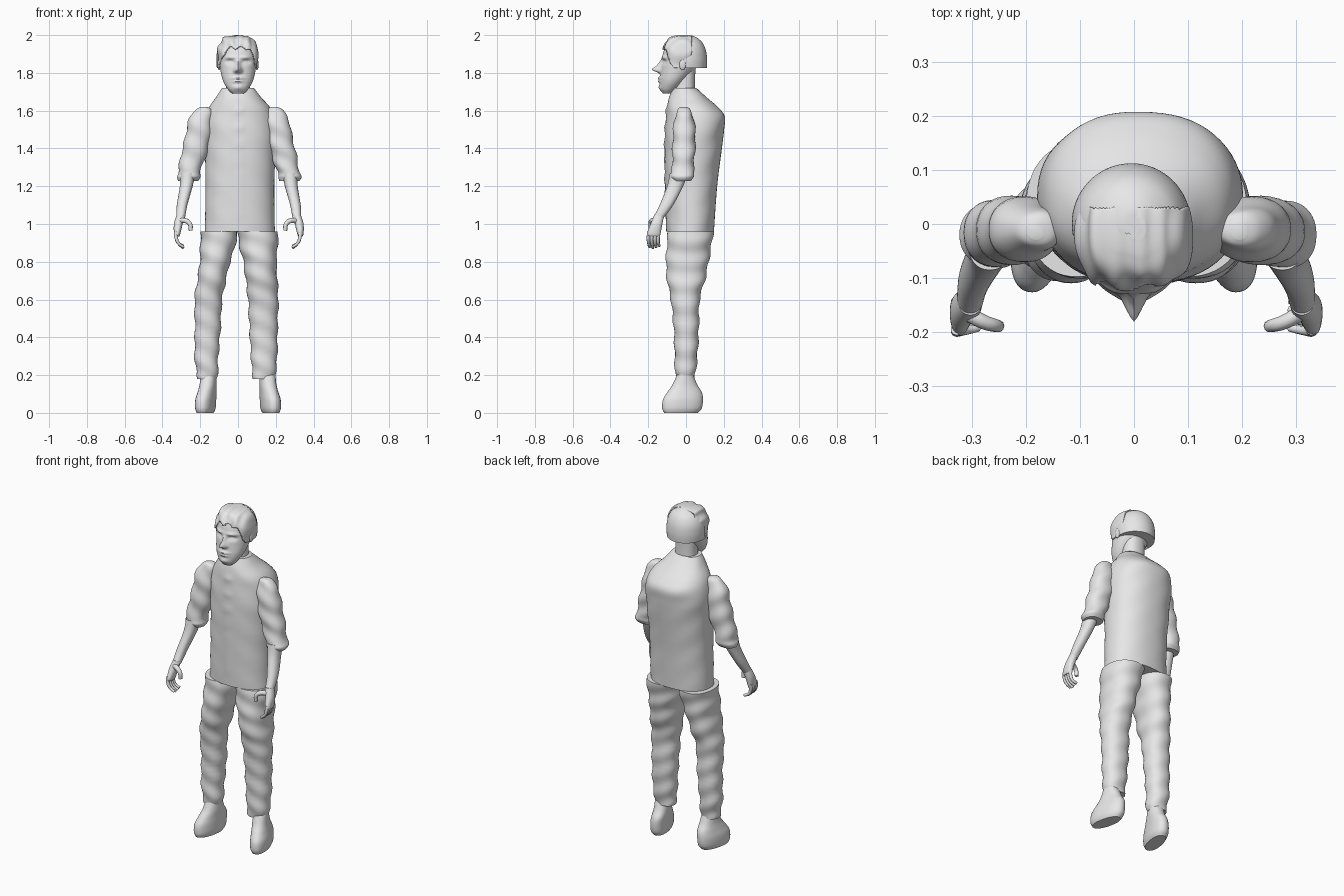
import bpy, bmesh, math
from mathutils import Vector

cube = bpy.data.objects.get("Cube")
if cube:
    bpy.data.objects.remove(cube)

grey = bpy.data.materials.new("plain_grey")
grey.use_nodes = True
grey.diffuse_color = (0.8, 0.8, 0.8, 1)
grey.node_tree.nodes["Principled BSDF"].inputs["Base Color"].default_value = (0.8, 0.8, 0.8, 1)


def finish(obj, angle=45):
    """Give the part its material and smooth shading."""
    obj.data.materials.clear()
    obj.data.materials.append(grey)
    bpy.ops.object.select_all(action="DESELECT")
    obj.select_set(True)
    bpy.context.view_layer.objects.active = obj
    bpy.ops.object.shade_smooth_by_angle(angle=math.radians(angle))
    return obj


def spline(rings, steps):
    """Pass a smooth curve through all ring measurements."""
    out = []
    last = len(rings) - 1
    for i in range(last):
        a, b, c, d = (rings[max(0, min(last, i + k))] for k in (-1, 0, 1, 2))
        for j in range(steps):
            t = j / steps
            out.append([
                q + 0.5 * t * (r - p + t * (2*p - 5*q + 4*r - s + t * (3*(q - r) + s - p)))
                for p, q, r, s in zip(a, b, c, d)])
    out.append(list(rings[-1]))
    return out


def loft(name, rings, sides=48, steps=6, round_=0.9, yaw=0, sculpt=None, drop=None):
    """Skin rounded rings given as (z, centre x, half width, front y, back y)."""
    bm = bmesh.new()
    rows = []
    for z, cx, rx, y0, y1 in spline(rings, steps):
        row = []
        for k in range(sides):
            a = math.tau * k / sides
            c, s = math.cos(a), math.sin(a)
            x = rx * math.copysign(abs(c) ** round_, c)
            y = (y0 + y1) / 2 + (y1 - y0) / 2 * math.copysign(abs(s) ** round_, s)
            p = Vector((cx + x * math.cos(yaw) - y * math.sin(yaw),
                        x * math.sin(yaw) + y * math.cos(yaw), z))
            if sculpt:
                p = sculpt(p, c, s)
            row.append(bm.verts.new(p))
        rows.append(row)
    for lo, hi in zip(rows, rows[1:]):
        for k in range(sides):
            m = (k + 1) % sides
            bm.faces.new((lo[k], lo[m], hi[m], hi[k]))
    bm.faces.new(rows[0][::-1])
    bm.faces.new(rows[-1])
    if drop:
        gone = [f for f in bm.faces if drop(f.calc_center_median())]
        bmesh.ops.delete(bm, geom=gone, context="FACES")
    bmesh.ops.recalc_face_normals(bm, faces=bm.faces)
    mesh = bpy.data.meshes.new(name)
    bm.to_mesh(mesh)
    bm.free()
    obj = bpy.data.objects.new(name, mesh)
    bpy.context.collection.objects.link(obj)
    return finish(obj)


def tube(name, points, radius):
    """Tapered finger along a bent path."""
    cu = bpy.data.curves.new(name, "CURVE")
    cu.dimensions = "3D"
    cu.bevel_depth = radius
    cu.bevel_resolution = 3
    cu.use_fill_caps = True
    sp = cu.splines.new("BEZIER")
    sp.bezier_points.add(len(points) - 1)
    for i, (bp, co) in enumerate(zip(sp.bezier_points, points)):
        bp.co = co
        bp.handle_left_type = bp.handle_right_type = "AUTO"
        bp.radius = 1 - 0.3 * i / (len(points) - 1)
    obj = bpy.data.objects.new(name, cu)
    bpy.context.collection.objects.link(obj)
    bpy.ops.object.select_all(action="DESELECT")
    obj.select_set(True)
    bpy.context.view_layer.objects.active = obj
    bpy.ops.object.convert(target="MESH")
    return finish(bpy.context.object)


def bump(p, x, z, sx, sz):
    return math.exp(-((p.x - x) / sx) ** 2 - ((p.z - z) / sz) ** 2)


# Shirt, with a row of button bumps down the front
def buttons(p, c, s):
    if s < 0:
        p.y -= sum(0.007 * bump(p, 0.005, 1.06 + 0.09 * i, 0.018, 0.02) for i in range(7))
    p.y += 0.003 * c * math.sin(p.z * 40 + c * 5)
    return p


loft("shirt", [
    (.96, .01, .185, -.105, .148), (1.2, .01, .182, -.11, .165),
    (1.4, .012, .187, -.113, .19), (1.5, .011, .19, -.11, .202),
    (1.57, .01, .18, -.105, .205), (1.62, .008, .16, -.1, .168),
    (1.67, .003, .12, -.09, .11), (1.72, 0, .085, -.07, .055)], sculpt=buttons, sides=64)

loft("neck", [(1.66, 0, .066, -.075, .05), (1.74, 0, .062, -.06, .048),
              (1.83, 0, .062, -.055, .05)])


# Head with nose, brow, eye sockets, eyes, lips and chin
def face(p, c, s):
    if s < 0:
        push = 0.044 * bump(p, 0, 1.818, .016, .016) + 0.018 * bump(p, 0, 1.845, .011, .022)
        push += 0.012 * bump(p, 0, 1.772, .03, .008) + 0.01 * bump(p, 0, 1.755, .026, .007)
        push += 0.008 * bump(p, 0, 1.722, .025, .014)
        for e in (-1, 1):
            push += 0.008 * bump(p, e * .042, 1.882, .028, .009)
            push -= 0.015 * bump(p, e * .042, 1.858, .022, .012)
            push += 0.007 * bump(p, e * .042, 1.855, .012, .007)
            push += 0.01 * bump(p, e * .016, 1.81, .008, .008)
        p.y -= push
    return p


skull = [(1.69, 0, .03, -.122, -.075), (1.715, 0, .055, -.136, -.045),
         (1.76, 0, .08, -.138, 0), (1.82, 0, .094, -.132, .05),
         (1.88, 0, .1, -.126, .08), (1.93, 0, .098, -.113, .085),
         (1.97, 0, .078, -.088, .065), (1.985, 0, .05, -.055, .035),
         (1.99, 0, .01, -.02, .01)]
loft("head", skull, sides=96, steps=12, round_=0.95, sculpt=face)

for s, side in ((-1, "right"), (1, "left")):
    bpy.ops.mesh.primitive_uv_sphere_add(segments=16, ring_count=10, location=(s * .1, -.018, 1.845))
    ear = bpy.context.object
    ear.name = side + "_ear"
    ear.scale = (.009, .018, .03)
    finish(ear)


# Hair: swept front locks with sideburns, and a bowl at the back
def locks(p, c, s):
    wave = 0.003 * math.sin(p.x * 70 + p.z * 60) + 0.002 * math.sin(p.x * 150)
    return p + Vector((c, s, 0.6)) * wave


def below_hairline(p):
    rise = min(1, abs(p.x) / 0.1) ** 4
    return p.z < 1.935 - 0.1 * rise + 0.008 * math.sin(p.x * 110) or p.y > 0.03


front_hair = loft("front_hair", [(z + .008, x, r + .007, a - .006, b) for z, x, r, a, b in skull[3:]],
                  sides=96, steps=10, sculpt=locks, drop=below_hairline)
thick = front_hair.modifiers.new("thickness", "SOLIDIFY")
thick.thickness = 0.008

loft("back_hair", [
    (1.825, -.005, .107, -.11, .11), (1.87, -.005, .11, -.11, .112),
    (1.92, -.005, .104, -.1, .105), (1.96, -.004, .085, -.08, .087),
    (1.985, -.003, .055, -.055, .06), (1.998, 0, .025, -.03, .03),
    (2.0, 0, .006, -.006, .006)], sides=64, round_=1,
    drop=lambda p: p.y < -.018 and p.z > 1.83)

# Arms and legs on both sides
sleeve = [(1.62, .188, .015, -.025, .0), (1.605, .188, .042, -.042, .022),
          (1.55, .203, .062, -.062, .042), (1.45, .218, .068, -.07, .05),
          (1.35, .243, .066, -.073, .045), (1.28, .262, .058, -.075, .04),
          (1.25, .268, .061, -.082, .042), (1.228, .268, .052, -.07, .03)]
forearm = [(1.27, .27, .04, -.085, .01), (1.2, .278, .034, -.1, -.015),
           (1.1, .3, .028, -.14, -.068), (1.03, .308, .023, -.175, -.12)]
palm = [(1.05, .306, .022, -.168, -.115), (1.0, .32, .023, -.188, -.125),
        (.95, .326, .017, -.206, -.135), (.935, .326, .011, -.2, -.14)]
trouser = [(.18, .162, .05, -.052, .045), (.21, .163, .056, -.058, .05),
           (.3, .167, .063, -.06, .06), (.45, .16, .068, -.065, .068),
           (.6, .157, .073, -.08, .072), (.7, .14, .076, -.1, .1),
           (.8, .122, .08, -.106, .12), (.88, .108, .092, -.102, .133),
           (.96, .1, .098, -.095, .146)]
shoe = [(0, .168, .04, -.118, .065), (.025, .168, .049, -.128, .085),
        (.07, .167, .05, -.124, .091), (.11, .162, .046, -.1, .085),
        (.15, .157, .043, -.072, .06), (.21, .156, .04, -.045, .035)]


def folds(p, c, s):
    w = 0.004 * math.sin(p.z * 55 + c * 2)
    return p + Vector((c * w, s * w, 0))


for s, side in ((-1, "right"), (1, "left")):
    def placed(rings):
        return [(z, s * c + .004, r, a, b) for z, c, r, a, b in rings]

    loft(side + "_sleeve", placed(sleeve), sculpt=folds)
    loft(side + "_forearm", placed(forearm), sides=32)
    loft(side + "_palm", placed(palm), sides=32)
    for i, finger in enumerate(("index", "middle", "ring", "little")):
        y = -.195 + .017 * i
        tip = .872 + .006 * abs(i - 1)
        path = [(.328, y, .96), (.327, y - .004, .925), (.312, y - .002, .895), (.288, y + .003, tip)]
        tube(f"{side}_{finger}_finger", [(s * x, y, z) for x, y, z in path], .0105)
    path = [(.315, -.16, 1.015), (.28, -.18, 1.018), (.255, -.188, 1.0), (.25, -.188, .965)]
    tube(side + "_thumb", [(s * x, y, z) for x, y, z in path], .015)

    # The left leg stands a little closer in and is slightly fuller
    leg = trouser if s < 0 else [(z, c * .5 + .055, r * 1.1, a, b) for z, c, r, a, b in trouser]
    loft(side + "_trouser_leg", [(z, s * c, r, a, b) for z, c, r, a, b in leg], sculpt=folds)
    loft(side + "_shoe", [(z, s * c, r, a, b) for z, c, r, a, b in shoe], yaw=s * .22)
